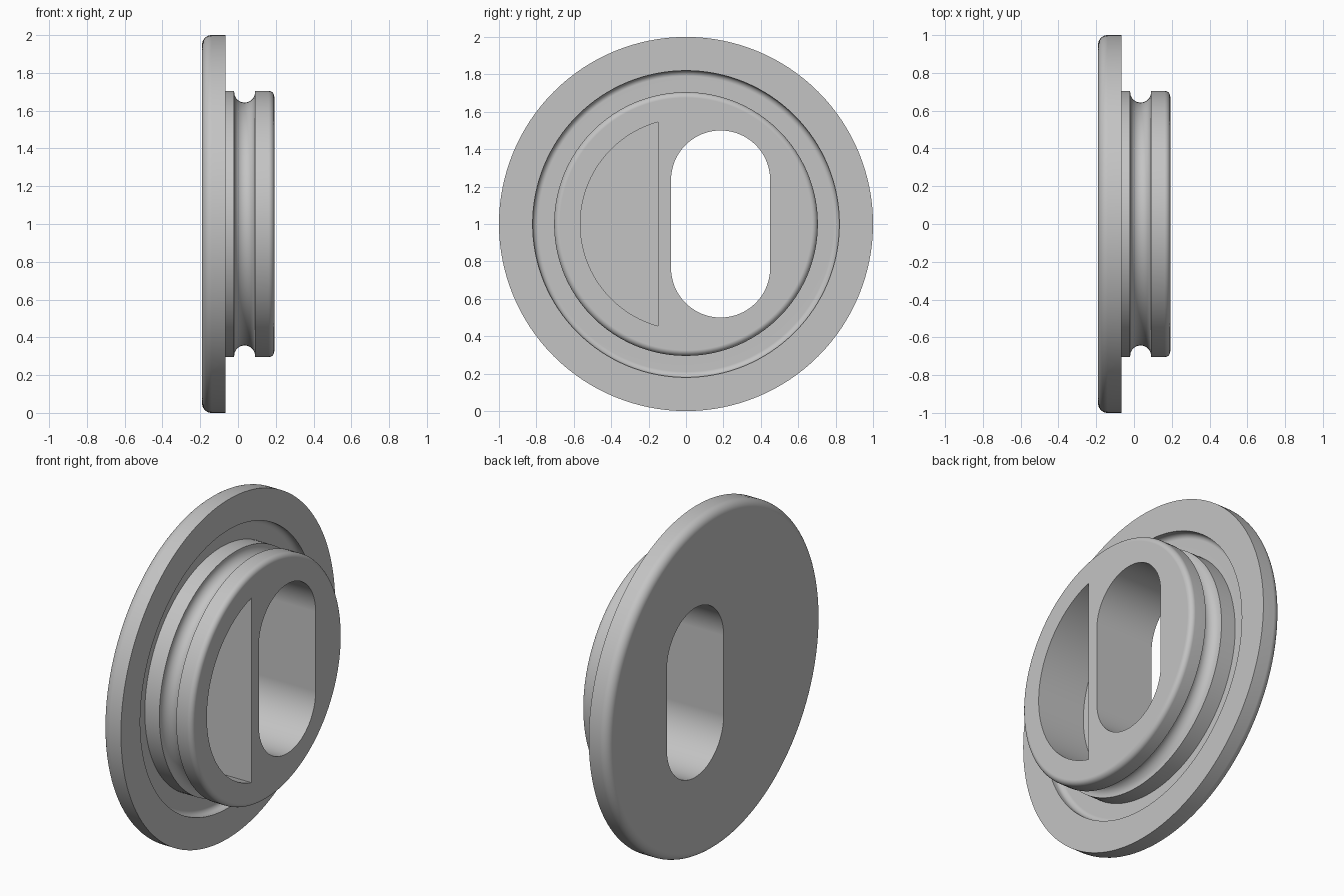
import bpy, bmesh, math
from mathutils import Matrix, Vector

if "Cube" in bpy.data.objects:
    bpy.data.objects.remove(bpy.data.objects["Cube"])

SEGMENTS = 128
CENTRE = Vector((0, 0, 1))

grey = bpy.data.materials.new("plain grey")
grey.use_nodes = True
colour = (0.55, 0.55, 0.55, 1)
grey.diffuse_color = colour
grey.node_tree.nodes["Principled BSDF"].inputs["Base Color"].default_value = colour


def arc(cx, cy, radius, start, end, steps):
    """Points on an arc, angles in degrees."""
    angles = [math.radians(start + (end - start) * i / steps) for i in range(steps + 1)]
    return [(cx + radius * math.cos(a), cy + radius * math.sin(a)) for a in angles]


def make_object(name, bm):
    bmesh.ops.recalc_face_normals(bm, faces=bm.faces)
    mesh = bpy.data.meshes.new(name)
    bm.to_mesh(mesh)
    bm.free()
    mesh.materials.append(grey)
    obj = bpy.data.objects.new(name, mesh)
    bpy.context.collection.objects.link(obj)
    return obj


def lathe(name, profile):
    """Turn an open (x, radius) profile round the x axis and cap both ends."""
    bm = bmesh.new()
    rings = []
    for x, r in profile:
        turns = [2 * math.pi * i / SEGMENTS for i in range(SEGMENTS)]
        rings.append([bm.verts.new(CENTRE + Vector((x, r * math.cos(t), r * math.sin(t))))
                      for t in turns])
    for a, b in zip(rings, rings[1:]):
        for i in range(SEGMENTS):
            j = (i + 1) % SEGMENTS
            bm.faces.new((a[i], a[j], b[j], b[i]))
    bm.faces.new(rings[0])
    bm.faces.new(rings[-1])
    return make_object(name, bm)


def prism(name, outline, x0, x1):
    """Extrude a (y, z) outline along x."""
    bm = bmesh.new()
    face = bm.faces.new([bm.verts.new(CENTRE + Vector((x0, y, z))) for y, z in outline])
    result = bmesh.ops.extrude_face_region(bm, geom=[face])
    verts = [v for v in result["geom"] if isinstance(v, bmesh.types.BMVert)]
    bmesh.ops.translate(bm, verts=verts, vec=(x1 - x0, 0, 0))
    return make_object(name, bm)


# Flange with rounded back rim, ring recess, boss with round groove and soft front rim
profile = (arc(-0.14, 0.95, 0.05, 180, 90, 8)
           + [(-0.065, 1.0), (-0.065, 0.82)]
           + arc(-0.085, 0.79, 0.03, 90, 180, 6)
           + [(-0.115, 0.705), (-0.02, 0.705)]
           + arc(0.035, 0.698, 0.055, 180, 360, 16)
           + [(0.09, 0.705)]
           + arc(0.162, 0.675, 0.03, 90, 0, 6))
body = lathe("flanged_plug", profile)

# Long slot right through
slot = (arc(0.185, 0.235, 0.265, 0, 180, 40)
        + arc(0.185, -0.235, 0.265, 180, 360, 40))
slot_cutter = prism("slot_cutter", slot, -0.5, 0.5)

# Blind pocket with one flat side
half = math.degrees(math.acos(0.15 / 0.565))
pocket = arc(0, 0, 0.565, 180 - half, 180 + half, 56)
pocket_cutter = prism("pocket_cutter", pocket, -0.12, 0.5)

bpy.context.view_layer.objects.active = body
for cutter in (slot_cutter, pocket_cutter):
    cutter.hide_render = True
    cut = body.modifiers.new("cut", "BOOLEAN")
    cut.operation = "DIFFERENCE"
    cut.solver = "EXACT"
    cut.object = cutter
    bpy.ops.object.modifier_apply(modifier=cut.name)
    bpy.data.objects.remove(cutter)

# Smooth curved faces, crisp edges, flat end faces
bpy.ops.object.select_all(action="DESELECT")
body.select_set(True)
bpy.ops.object.shade_smooth_by_angle(angle=math.radians(30))
flat = body.modifiers.new("flat_faces", "WEIGHTED_NORMAL")
flat.keep_sharp = True
